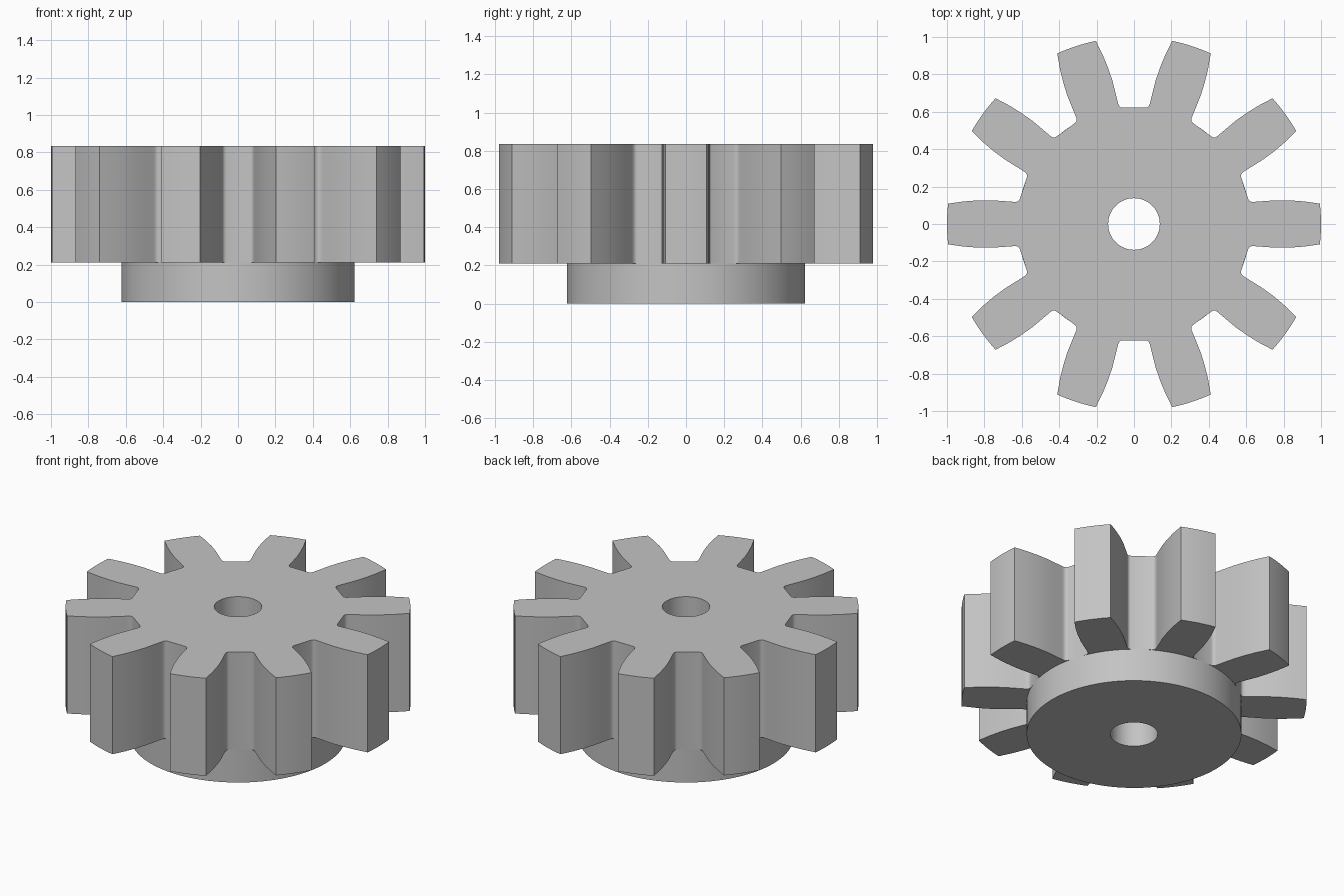
import bpy, bmesh
from math import cos, sin, pi, radians
from mathutils import Vector, Matrix

if "Cube" in bpy.data.objects:
    bpy.data.objects.remove(bpy.data.objects["Cube"], do_unlink=True)

TEETH = 10
BORE, HUB = 0.138, 0.623
HUB_TOP, TOP = 0.21, 0.835

grey = bpy.data.materials.new("plain grey")
grey.use_nodes = True
grey.diffuse_color = (0.55, 0.55, 0.55, 1)
grey.node_tree.nodes["Principled BSDF"].inputs["Base Color"].default_value = (0.55, 0.55, 0.55, 1)


def circle(radius, count=96):
    return [Vector((radius * cos(2 * pi * i / count), radius * sin(2 * pi * i / count), 0))
            for i in range(count)]


def gear_outline():
    # Half of one gap between teeth, centred on +y: root, fillet, flank
    half = [(0.062, 0.622), (0.071, 0.624), (0.079, 0.63), (0.084, 0.64), (0.088, 0.656),
            (0.1, 0.705), (0.116, 0.768), (0.138, 0.833), (0.167, 0.904), (0.204, 0.979)]
    right = [Vector((x, y, 0)) for x, y in half]
    left = [Vector((-x, y, 0)) for x, y in half]
    # Rounded tooth tip to the left of the gap
    start = pi / 2 + 0.2054
    sweep = 2 * pi / TEETH - 2 * 0.2054
    tip = [Vector((cos(start + sweep * k / 5), sin(start + sweep * k / 5), 0)) for k in range(1, 5)]
    sector = right[::-1] + left + tip
    points = []
    for i in range(TEETH):
        turn = Matrix.Rotation(2 * pi * i / TEETH, 3, 'Z')
        points += [turn @ p for p in sector]
    return points


def bored_plate(name, outline, z0, z1):
    # Fill between the outline and the bore, then extrude upward
    bm = bmesh.new()
    edges = []
    for loop in (outline, circle(BORE, 64)):
        verts = [bm.verts.new((p.x, p.y, z0)) for p in loop]
        edges += [bm.edges.new((v, verts[(i + 1) % len(verts)])) for i, v in enumerate(verts)]
    bmesh.ops.triangle_fill(bm, use_beauty=True, use_dissolve=False, edges=edges, normal=(0, 0, 1))
    grown = bmesh.ops.extrude_face_region(bm, geom=bm.faces[:], use_keep_orig=True)
    top = [g for g in grown["geom"] if isinstance(g, bmesh.types.BMVert)]
    bmesh.ops.translate(bm, verts=top, vec=(0, 0, z1 - z0))
    bmesh.ops.recalc_face_normals(bm, faces=bm.faces[:])
    mesh = bpy.data.meshes.new(name)
    bm.to_mesh(mesh)
    bm.free()
    mesh.materials.append(grey)
    obj = bpy.data.objects.new(name, mesh)
    bpy.context.collection.objects.link(obj)
    bpy.ops.object.select_all(action='DESELECT')
    obj.select_set(True)
    bpy.context.view_layer.objects.active = obj
    bpy.ops.object.shade_smooth_by_angle(angle=radians(35))
    return obj


# Toothed wheel above a round hub
bored_plate("gear_wheel", gear_outline(), HUB_TOP, TOP)
bored_plate("hub", circle(HUB), 0, HUB_TOP)
